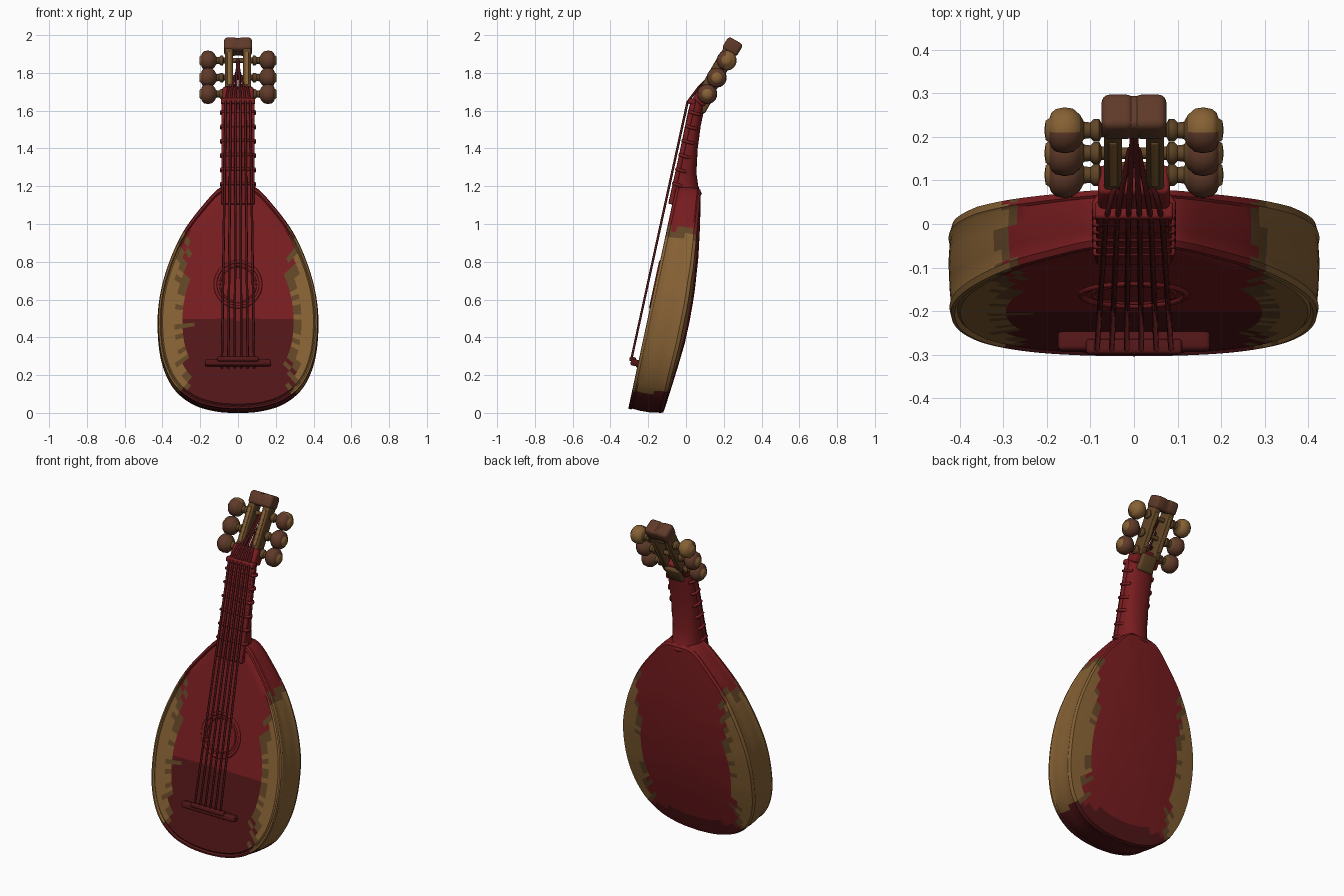
import bpy, bmesh, math, random
from mathutils import Vector, Matrix

if "Cube" in bpy.data.objects:
    bpy.data.objects.remove(bpy.data.objects["Cube"])

random.seed(4)


def mat(name, r, g, b):
    m = bpy.data.materials.new(name)
    m.diffuse_color = (r, g, b, 1)
    m.use_nodes = True
    m.node_tree.nodes["Principled BSDF"].inputs["Base Color"].default_value = m.diffuse_color
    return m


RED = mat("red", 0.19, 0.012, 0.014)
DARK = mat("dark_red", 0.085, 0.008, 0.009)
TAN = mat("tan", 0.24, 0.12, 0.035)
OLIVE = mat("dark_tan", 0.12, 0.06, 0.02)
BROWN = mat("brown", 0.115, 0.042, 0.022)


def finish(bm, name, mats, angle=40):
    bmesh.ops.recalc_face_normals(bm, faces=bm.faces)
    me = bpy.data.meshes.new(name)
    bm.to_mesh(me)
    bm.free()
    ob = bpy.data.objects.new(name, me)
    bpy.context.collection.objects.link(ob)
    for m in mats:
        me.materials.append(m)
    bpy.ops.object.select_all(action='DESELECT')
    ob.select_set(True)
    bpy.context.view_layer.objects.active = ob
    bpy.ops.object.shade_smooth_by_angle(angle=math.radians(angle))
    return ob


def loft(bm, rings, cap=True):
    vs = [[bm.verts.new(p) for p in r] for r in rings]
    n = len(rings[0])
    for a, b in zip(vs, vs[1:]):
        for i in range(n):
            bm.faces.new((a[i], a[(i + 1) % n], b[(i + 1) % n], b[i]))
    if cap:
        bm.faces.new(vs[0])
        bm.faces.new(vs[-1])


def box(name, size, loc, material, frame=Matrix(), bevel=0.01):
    bm = bmesh.new()
    bmesh.ops.create_cube(bm, size=1)
    bm.transform(frame @ Matrix.Translation(loc) @ Matrix.Diagonal((*size, 1)))
    bmesh.ops.bevel(bm, geom=bm.edges[:], offset=bevel, segments=3, profile=0.5, affect='EDGES')
    return finish(bm, name, [material])


def tube(name, points, radius, material, cyclic=False):
    cu = bpy.data.curves.new(name, 'CURVE')
    cu.dimensions = '3D'
    cu.bevel_depth, cu.bevel_resolution, cu.use_fill_caps = radius, 2, True
    sp = cu.splines.new('POLY')
    sp.points.add(len(points) - 1)
    for p, co in zip(sp.points, points):
        p.co = (*co, 1)
    sp.use_cyclic_u = cyclic
    cu.materials.append(material)
    ob = bpy.data.objects.new(name, cu)
    bpy.context.collection.objects.link(ob)


def smooth_path(pts, steps):
    out = []
    for i in range(len(pts) - 1):
        p0, p1, p2, p3 = (Vector(pts[max(0, min(len(pts) - 1, i + k))]) for k in (-1, 0, 1, 2))
        for s in range(steps):
            t = s / steps
            out.append(0.5 * (2 * p1 + (p2 - p0) * t + (2 * p0 - 5 * p1 + 4 * p2 - p3) * t * t
                              + (3 * p1 - p0 - 3 * p2 + p3) * t ** 3))
    return out + [Vector(pts[-1])]


def front_y(z):
    return -0.30 + 0.215 * (z - 0.03)


BACK = [(0, -0.125), (0.2, -0.08), (0.4, -0.03), (0.6, 0.01), (0.8, 0.04), (1.0, 0.06), (1.2, 0.078)]


def back_y(z):
    z = max(0, min(1.199, z))
    i = int(z / 0.2)
    t = z / 0.2 - i
    return BACK[i][1] * (1 - t) + BACK[i + 1][1] * t


# Body: pear outline lofted from soundboard, round the rim, to the domed back
half = smooth_path([(0, 0.022), (0.12, 0.032), (0.24, 0.07), (0.34, 0.155), (0.40, 0.29), (0.42, 0.46),
                    (0.408, 0.63), (0.36, 0.80), (0.285, 0.96), (0.18, 1.1), (0.09, 1.19), (0, 1.2)], 5)
outline = half + [Vector((-p.x, p.y)) for p in half[-2:0:-1]]
layers = [(s, 0, 0) for s in (0.03, 0.3, 0.55, 0.7, 0.8, 0.88, 0.95)]
layers += [(0.965, 0.006, 0), (0.98, -0.004, 0), (1.0, -0.002, 0), (1.008, 0.012, 0), (1.0, 0.02, 0)]
layers += [(1.008, 0, 0.3), (1.014, 0, 0.6), (1.006, 0, 0.86), (1.013, 0, 0.9), (1.006, 0, 0.94), (0.998, 0, 1)]
layers += [(s, 0.028 * (1 - s * s), 1) for s in (0.95, 0.88, 0.8, 0.7, 0.5, 0.25, 0.03)]
rings = []
for s, off, t in layers:
    ring = []
    for p in outline:
        x, z = p.x * s, 0.5 + (p.y - 0.5) * s
        y = front_y(z) * (1 - t) + back_y(z) * t + off
        ring.append((x, y, max(0, z - 0.02 * t)))
    rings.append(ring)
bm = bmesh.new()
loft(bm, rings)
for f in bm.faces:
    c = f.calc_center_median()
    edge = abs(c.x) + random.uniform(-0.022, 0.022)
    on_front = c.y < front_y(c.z) + 0.015
    if edge > 0.305 and c.z > 0.11:
        f.material_index = 2
    elif edge > 0.28 and c.z > 0.11:
        f.material_index = 3
    elif c.z < 0.11 or (on_front and c.z < 0.5):
        f.material_index = 1
finish(bm, "body", [RED, DARK, TAN, OLIVE], 35)

# Neck: flat front, rounded back, with a heel where it meets the body
sections = [(1.11, -0.085, 0.05, 0.09), (1.16, -0.078, 0.084, 0.088), (1.2, -0.07, 0.065, 0.085),
            (1.27, -0.055, 0.055, 0.082), (1.4, -0.03, 0.062, 0.08), (1.52, -0.005, 0.078, 0.08),
            (1.6, 0.012, 0.095, 0.08), (1.66, 0.028, 0.10, 0.08)]
rings = []
for z, yf, yb, w in sections:
    ring = [(w, yf, z), (-w, yf, z)]
    for i in range(13):
        a = math.pi * i / 12
        ring.append((-w * math.cos(a), yf + 0.03 + (yb - yf - 0.03) * math.sin(a) ** 0.7, z))
    rings.append(ring)
bm = bmesh.new()
loft(bm, rings)
finish(bm, "neck", [RED])

# Fingerboard, tied frets and nut follow the string plane
tilt = math.atan(0.222)
plane = Matrix.Translation((0, -0.285, 0.3)) @ Matrix.Rotation(-tilt, 4, 'X')
box("fingerboard", (0.175, 0.025, 0.56), (0, 0.024, 1.11), RED, plane, 0.006)
for i in range(6):
    z = 1.215 + i * 0.076
    y = -0.285 + 0.222 * (z - 0.3)
    tube("fret", [(-0.07, y + 0.07, z - 0.015), (-0.088, y + 0.045, z - 0.01), (-0.088, y + 0.014, z),
                  (0.088, y + 0.014, z), (0.088, y + 0.045, z - 0.01), (0.07, y + 0.07, z - 0.015)], 0.009, RED)
box("nut", (0.18, 0.04, 0.03), (0, 0.015, 1.385), RED, plane, 0.008)

# Soundhole rosette
for r, th in ((0.12, 0.009), (0.095, 0.005)):
    pts = []
    for i in range(40):
        a = math.tau * i / 40
        z = 0.68 + r * math.sin(a)
        pts.append((r * math.cos(a), front_y(z), z))
    tube("rosette_ring", pts, th, RED, True)

# Bridge
box("bridge", (0.35, 0.045, 0.035), (0, 0.022, -0.03), DARK, plane, 0.01)
box("bridge_saddle", (0.22, 0.035, 0.025), (0, 0.006, -0.015), DARK, plane, 0.008)

# Pegbox local frame: x across, y towards the back, z along the head
head = Matrix.Translation((0, 0.03, 1.655)) @ Matrix.Rotation(-math.radians(30), 4, 'X')
box("head_base", (0.165, 0.075, 0.085), (0, 0.037, 0.045), RED, head, 0.012)
box("head_base_back", (0.10, 0.04, 0.10), (0, 0.075, 0.02), OLIVE, head, 0.012)
for s in (-1, 1):
    box("pegbox_rail", (0.042, 0.075, 0.29), (s * 0.048, 0.045, 0.2), OLIVE, head, 0.008)
    box("rail_inlay", (0.018, 0.081, 0.2), (s * 0.048, 0.045, 0.2), TAN, head, 0.003)
box("head_cap", (0.10, 0.085, 0.07), (0, 0.045, 0.352), BROWN, head, 0.015)
for s in (-1, 1):
    box("head_cap_lobe", (0.075, 0.09, 0.075), (s * 0.037, 0.045, 0.354), BROWN, head, 0.018)

# Tuning pegs: turned profile (distance along axis, radius)
profile = [(0.0, 0.012), (0.075, 0.016), (0.08, 0.026), (0.092, 0.026), (0.1, 0.018), (0.115, 0.02), (0.124, 0.036),
           (0.14, 0.05), (0.16, 0.053), (0.18, 0.049), (0.19, 0.04), (0.194, 0.028), (0.203, 0.022), (0.205, 0.008)]
for s in (-1, 1):
    for k, along in enumerate((0.07, 0.17, 0.275)):
        rings = []
        for x, r in profile:
            rings.append([head @ Vector((s * x, 0.055 + r * math.cos(math.tau * i / 20),
                                         along + r * math.sin(math.tau * i / 20))) for i in range(20)])
        bm = bmesh.new()
        loft(bm, rings)
        for f in bm.faces:
            c = f.calc_center_median()
            if abs(c.x) < 0.12:
                f.material_index = 2
            elif k == 2 and c.y > 0.21 or abs(c.x) > 0.195:
                f.material_index = 1
        finish(bm, "tuning_peg", [BROWN, TAN, OLIVE], 50)

# Strings: tail below the bridge, along the plane to the nut, then to the pegs
for i in range(6):
    k = i - 2.5
    peg = head @ Vector((k * 0.006, 0.05, (0.12, 0.2, 0.28, 0.28, 0.2, 0.12)[i]))
    tube("string", [(k * 0.034, -0.25, 0.235), (k * 0.034, -0.288, 0.29),
                    (k * 0.026, 0.008, 1.645), tuple(head @ Vector((k * 0.02, -0.002, 0.08))), tuple(peg)],
         0.0065, DARK)
